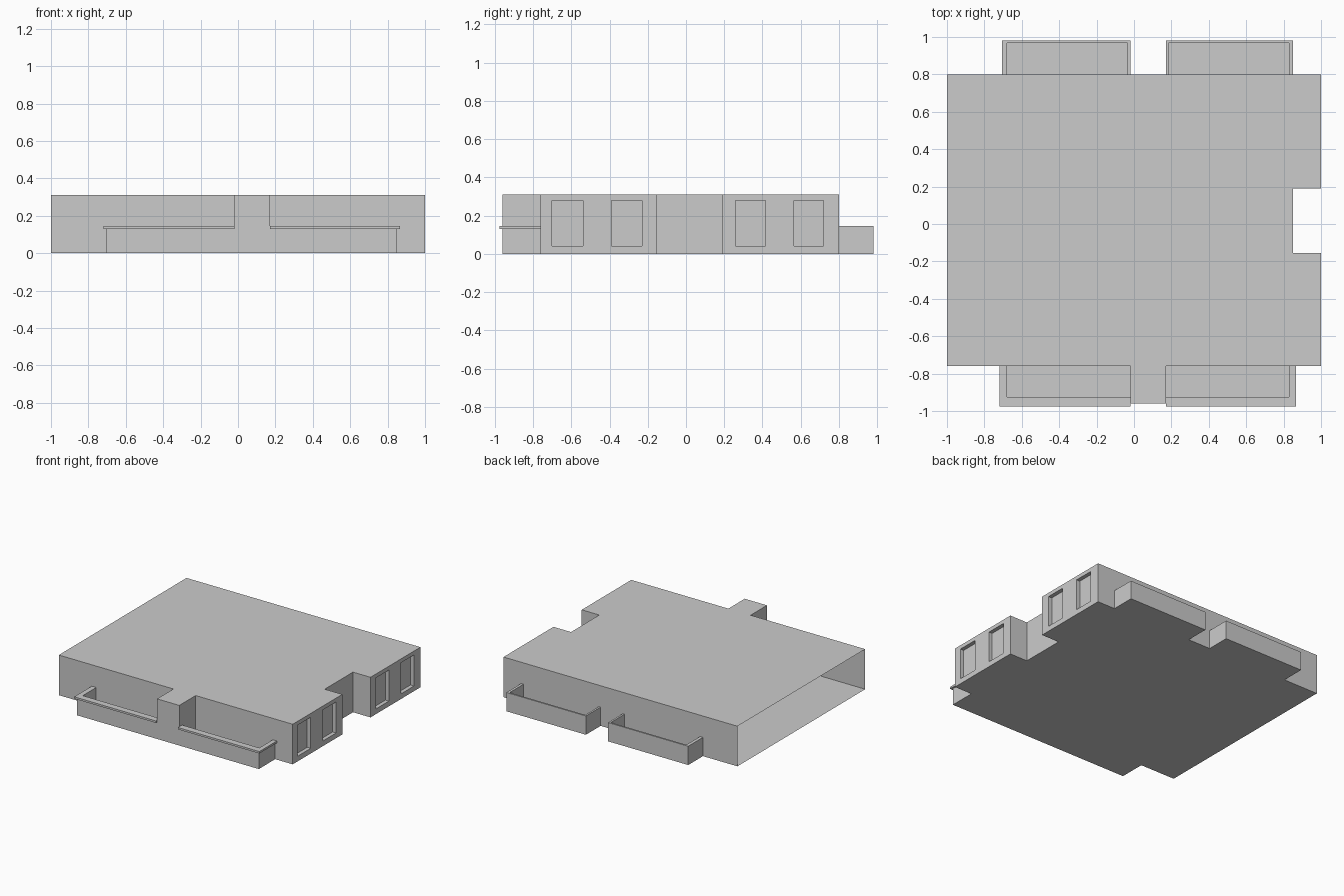
import bpy, bmesh

if "Cube" in bpy.data.objects:
    bpy.data.objects.remove(bpy.data.objects["Cube"])

H = 0.31          # storey height
RAIL = 0.145      # balcony parapet height
FRONT, BACK = -0.76, 0.80


def finish(name, bm, recalc=True):
    bmesh.ops.remove_doubles(bm, verts=bm.verts, dist=1e-5)
    if recalc:
        bmesh.ops.recalc_face_normals(bm, faces=bm.faces)
    me = bpy.data.meshes.new(name)
    bm.to_mesh(me)
    bm.free()
    ob = bpy.data.objects.new(name, me)
    bpy.context.collection.objects.link(ob)
    return ob


def face(bm, pts):
    return bm.faces.new([bm.verts.new(p) for p in pts])


def prism(name, pts, z0, z1):
    """Closed solid from a plan outline."""
    bm = bmesh.new()
    f = face(bm, [(x, y, z0) for x, y in pts])
    r = bmesh.ops.extrude_face_region(bm, geom=[f], use_keep_orig=True)
    verts = [g for g in r["geom"] if isinstance(g, bmesh.types.BMVert)]
    bmesh.ops.translate(bm, verts=verts, vec=(0, 0, z1 - z0))
    return finish(name, bm)


def floor_plane(name, x0, x1, y0, y1):
    bm = bmesh.new()
    face(bm, [(x0, y0, 0), (x1, y0, 0), (x1, y1, 0), (x0, y1, 0)])
    return finish(name, bm, False)


# Storey shell: roof, floor and walls, open on the left; right walls come separately
plan = [(-1, FRONT), (-0.02, FRONT), (-0.02, -0.96), (0.17, -0.96), (0.17, FRONT),
        (1, FRONT), (1, -0.155), (0.85, -0.155), (0.85, 0.19), (1, 0.19),
        (1, BACK), (-1, BACK)]
bm = bmesh.new()
face(bm, [(x, y, H) for x, y in plan])
face(bm, [(x, y, 0) for x, y in reversed(plan)])
for (ax, ay), (bx, by) in zip(plan, plan[1:] + plan[:1]):
    if ax == bx and abs(ax) == 1:
        continue
    face(bm, [(ax, ay, 0), (bx, by, 0), (bx, by, H), (ax, ay, H)])
finish("storey_shell", bm, False)


# Right walls, each with two recessed windows
def window_wall(name, ys, zs=(0, 0.04, 0.28, H), x=1.0, depth=0.03):
    bm = bmesh.new()
    windows = []
    for i in range(len(ys) - 1):
        for j in range(3):
            a, b, c, d = ys[i], ys[i + 1], zs[j], zs[j + 1]
            f = face(bm, [(x, a, c), (x, b, c), (x, b, d), (x, a, d)])
            if i % 2 and j == 1:
                windows.append(f)
    bmesh.ops.remove_doubles(bm, verts=bm.verts, dist=1e-5)
    r = bmesh.ops.extrude_discrete_faces(bm, faces=windows)
    for f in r["faces"]:
        bmesh.ops.translate(bm, verts=f.verts, vec=(-depth, 0, 0))
    finish(name, bm, False)


window_wall("right_wall_front", (FRONT, -0.70, -0.54, -0.39, -0.23, -0.155))
window_wall("right_wall_back", (0.19, 0.26, 0.415, 0.565, 0.72, BACK))

# Front balconies: L-shaped parapet, wider coping and floor, either side of the pier
for side, xin, xi, xo, xc in (("left", -0.02, -0.68, -0.705, -0.718),
                              ("right", 0.17, 0.83, 0.85, 0.865)):
    def ell(outer_x, outer_y):
        return [(xin, outer_y), (outer_x, outer_y), (outer_x, FRONT),
                (xi, FRONT), (xi, -0.925), (xin, -0.925)]
    prism(f"front_{side}_parapet", ell(xo, -0.96), 0, 0.13)
    prism(f"front_{side}_coping", ell(xc, -0.975), 0.13, RAIL)
    floor_plane(f"front_{side}_balcony_floor", min(xin, xi), max(xin, xi), -0.925, FRONT)

# Back balconies: U-shaped parapet and floor
for side, x0, i0, i1, x1 in (("left", -0.705, -0.68, -0.035, -0.02),
                             ("right", 0.17, 0.185, 0.83, 0.85)):
    prism(f"back_{side}_parapet",
          [(x0, BACK), (i0, BACK), (i0, 0.967), (i1, 0.967), (i1, BACK),
           (x1, BACK), (x1, 0.98), (x0, 0.98)], 0, RAIL)
    floor_plane(f"back_{side}_balcony_floor", i0, i1, BACK, 0.967)
